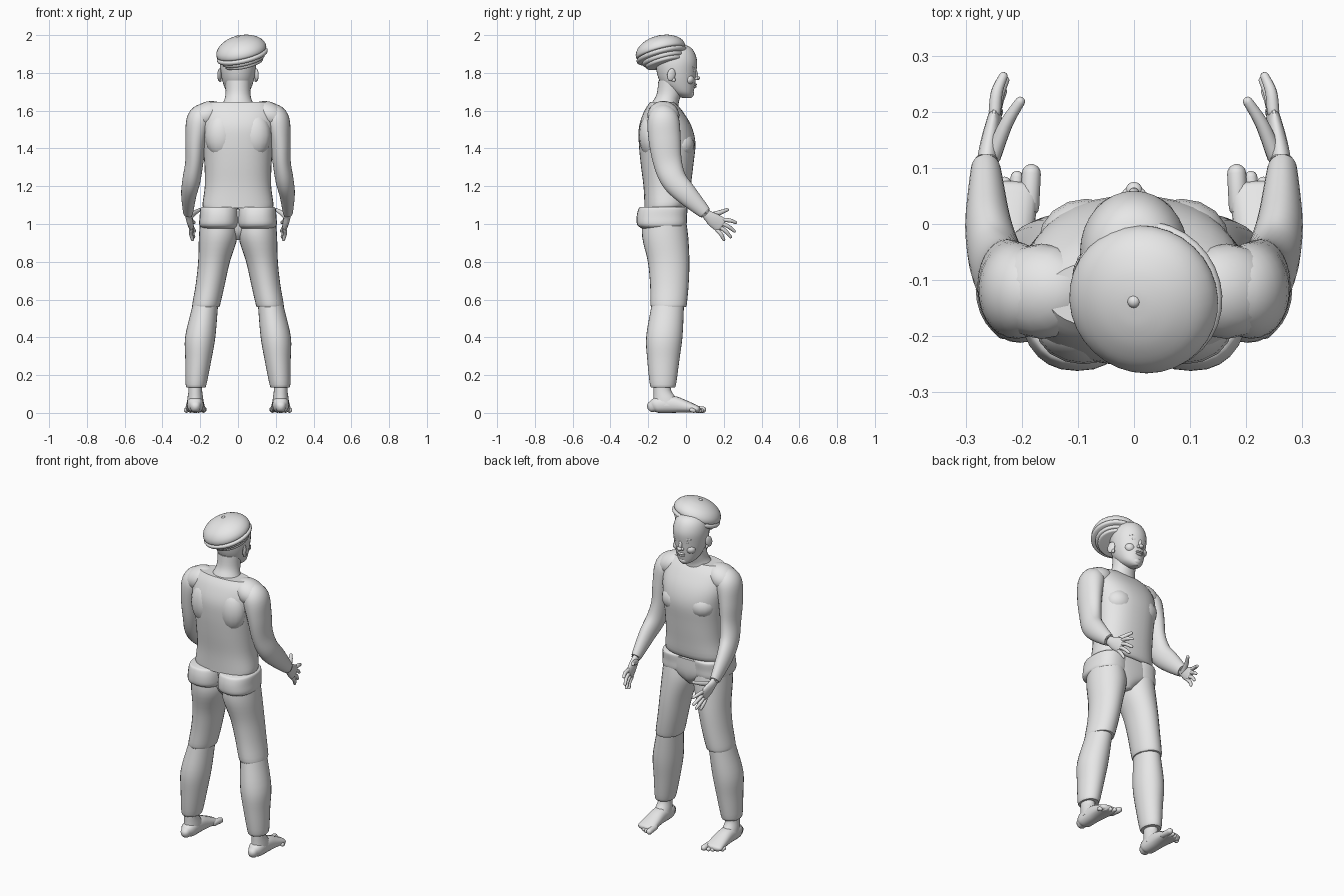
import bpy, bmesh, math
from mathutils import Vector, Matrix, Euler

grey = bpy.data.materials.new("plain grey")
grey.diffuse_color = (0.8, 0.8, 0.8, 1)


def finish(name, bm, mirror=False, angle=45):
    bmesh.ops.recalc_face_normals(bm, faces=bm.faces)
    me = bpy.data.meshes.new(name)
    bm.to_mesh(me)
    bm.free()
    me.polygons.foreach_set("use_smooth", [True] * len(me.polygons))
    me.set_sharp_from_angle(angle=math.radians(angle))
    me.materials.append(grey)
    ob = bpy.data.objects.new(name, me)
    bpy.context.collection.objects.link(ob)
    if mirror:
        ob.modifiers.new("mirror", "MIRROR").use_mirror_merge = False
    return ob


def spline(pts, steps):
    """Smooth interpolation through rows of any length."""
    out = []
    for i in range(len(pts) - 1):
        p = [pts[max(i - 1, 0)], pts[i], pts[i + 1], pts[min(i + 2, len(pts) - 1)]]
        for s in range(steps):
            t = s / steps
            out.append([0.5 * (2 * b + (c - a) * t + (2 * a - 5 * b + 4 * c - d) * t * t
                        + (3 * b - a - 3 * c + d) * t ** 3) for a, b, c, d in zip(*p)])
    return out + [list(pts[-1])]


def loft(name, pts, flat=True, mirror=False, n=28, steps=4, power=1.0, rounded=False):
    """Skin of ellipses: each row is x, y, z, half width, half depth."""
    rows = spline(pts, steps)
    cs = [Vector(r[:3]) for r in rows]
    rings = []
    for i, r in enumerate(rows):
        t = Vector((0, 0, 1))
        if not flat:
            t = (cs[min(i + 1, len(cs) - 1)] - cs[max(i - 1, 0)]).normalized()
        ring = (cs[i], t, r[3], r[4])
        ends = []
        if rounded and i in (0, len(rows) - 1):
            sgn = -1 if i == 0 else 1
            h = min(r[3], r[4]) * sgn
            ends = [(cs[i] + t * h * math.sin(k), t, r[3] * math.cos(k), r[4] * math.cos(k))
                    for k in (0.45, 0.9, 1.35)]
        rings += ends[::-1] + [ring] if i == 0 else [ring] + ends
    bm = bmesh.new()
    loops = []
    for c, t, a, b in rings:
        u = Vector((1, 0, 0))
        u = (u - t * u.dot(t)).normalized()
        v = t.cross(u)
        loop = []
        for k in range(n):
            ang = 2 * math.pi * k / n
            co, si = math.cos(ang), math.sin(ang)
            loop.append(bm.verts.new(c + u * a * math.copysign(abs(co) ** power, co)
                                     + v * b * math.copysign(abs(si) ** power, si)))
        loops.append(loop)
    for p, q in zip(loops, loops[1:]):
        for k in range(n):
            bm.faces.new((p[k], p[(k + 1) % n], q[(k + 1) % n], q[k]))
    bm.faces.new(loops[0])
    bm.faces.new(loops[-1])
    return finish(name, bm, mirror)


def ball(name, loc, size, rot=(0, 0, 0), mirror=False):
    bm = bmesh.new()
    bmesh.ops.create_uvsphere(bm, u_segments=16, v_segments=10, radius=1)
    bm.transform(Matrix.LocRotScale(Vector(loc), Euler(rot), Vector(size)))
    return finish(name, bm, mirror, 180)


# Torso in a close shirt, ending in a slightly flared hem
loft("shirt", [(0, -.12, 1.085, .175, .10), (0, -.105, 1.10, .188, .115), (0, -.10, 1.2, .176, .125),
               (0, -.10, 1.32, .178, .14), (0, -.10, 1.43, .188, .15), (0, -.11, 1.52, .2, .138),
               (0, -.12, 1.6, .19, .10), (0, -.125, 1.645, .155, .065)], power=.85, n=36)
ball("chest", (.085, -.03, 1.42), (.085, .075, .075), mirror=True)
ball("shoulder_blade", (.09, -.185, 1.47), (.085, .065, .12), mirror=True)

# Hips: two rear lobes around a central block
loft("hip_lobe", [(.1, -.125, .975, .085, .105), (.102, -.128, .995, .103, .13),
                  (.1, -.128, 1.04, .103, .133), (.1, -.122, 1.08, .1, .13),
                  (.1, -.12, 1.09, .092, .122)], mirror=True, power=.85)
loft("pelvis", [(0, -.09, .915, .025, .05), (0, -.09, .95, .07, .08), (0, -.09, 1.0, .17, .093),
                (0, -.092, 1.08, .185, .095)], power=.85)

# Trouser legs: thigh shell over the calf
loft("thigh", [(.105, -.115, 1.02, .095, .115), (.105, -.11, .93, .102, .122), (.127, -.092, .8, .084, .11),
               (.147, -.088, .68, .077, .102), (.168, -.092, .575, .074, .096),
               (.17, -.092, .56, .068, .088)], mirror=True)
loft("calf", [(.165, -.092, .62, .064, .082), (.178, -.1, .54, .07, .088), (.2, -.115, .4, .08, .096),
              (.21, -.12, .28, .069, .085), (.222, -.122, .15, .055, .069),
              (.222, -.122, .135, .046, .058)], mirror=True)

# Bare feet
loft("ankle", [(.226, -.125, .18, .036, .046), (.226, -.125, .12, .036, .046),
               (.226, -.11, .075, .042, .062), (.226, -.10, .04, .045, .08)], mirror=True, n=20)
loft("foot", [(.226, -.178, .034, .028, .03), (.226, -.15, .042, .042, .042), (.226, -.07, .045, .045, .045),
              (.226, .0, .033, .05, .032), (.226, .058, .02, .054, .019)],
     flat=False, mirror=True, n=20, rounded=True, power=.85)
for i in range(5):
    x, r = .187 + .0215 * i - (.004 if i == 0 else 0), .017 if i == 0 else .0115
    tip = .09 - .005 * i - .0018 * i * i
    loft(f"toe_{i + 1}", [(x + .003, .03, r + .004, r, r), (x, tip, r, r, r)], flat=False,
         mirror=True, n=12, steps=2, rounded=True)

# Sleeves, bent forward at the elbow
loft("sleeve", [(.165, -.12, 1.605, .045, .055), (.202, -.12, 1.555, .068, .083), (.222, -.113, 1.45, .057, .085),
                (.231, -.098, 1.33, .048, .076), (.246, -.065, 1.235, .048, .068), (.26, .0, 1.16, .041, .058),
                (.264, .09, 1.07, .028, .037), (.264, .1, 1.06, .024, .032)],
     flat=False, mirror=True, steps=5)
ball("shoulder_cap", (.165, -.12, 1.575), (.1, .085, .07), (0, .45, 0), mirror=True)

# Hands, palms facing inward with spread fingers
loft("hand", [(.263, .07, 1.085, .018, .026), (.262, .11, 1.05, .018, .027), (.256, .145, 1.022, .017, .038),
              (.248, .185, .995, .013, .042)], flat=False, mirror=True, n=18, rounded=True)
tips = [(.233, .263, 1.008), (.23, .256, .962), (.234, .236, .932), (.241, .2, .917)]
for i, (x, y, z) in enumerate(tips):
    s = .032 - .0215 * i
    b = (.248, .183 + .54 * s, .995 + .84 * s)
    mid = [(p + q) / 2 + d for p, q, d in zip(b, (x, y, z), (.004, .003, .003))]
    loft(f"finger_{i + 1}", [(*b, .011, .011), (*mid, .0105, .0105), (x, y, z, .008, .008)],
         flat=False, mirror=True, n=12, rounded=True)
loft("thumb", [(.252, .12, 1.04, .015, .018), (.228, .178, 1.06, .012, .013), (.203, .218, 1.075, .009, .009)],
     flat=False, mirror=True, n=12, rounded=True)

# Neck and head
loft("neck", [(0, -.12, 1.6, .11, .08), (0, -.108, 1.645, .078, .07), (0, -.09, 1.69, .066, .065),
              (0, -.08, 1.76, .066, .066)])
loft("head", [(0, .006, 1.667, .018, .022), (0, -.006, 1.678, .038, .042), (0, -.022, 1.7, .06, .063),
              (0, -.042, 1.745, .079, .091), (0, -.05, 1.8, .092, .104), (0, -.05, 1.86, .096, .109),
              (0, -.05, 1.91, .084, .094), (0, -.046, 1.94, .055, .062), (0, -.045, 1.952, .015, .015)], n=32)
ball("nose_bridge", (0, .05, 1.795), (.011, .013, .033), (.25, 0, 0))
ball("nose_tip", (0, .06, 1.772), (.015, .015, .011))
ball("nostril_wing", (.012, .053, 1.77), (.009, .011, .009), mirror=True)
ball("brow", (.035, .038, 1.832), (.028, .012, .008), (0, .1, -.35), mirror=True)
ball("eye", (.034, .037, 1.812), (.016, .012, .008), (0, 0, -.35), mirror=True)
ball("cheek", (.042, .015, 1.765), (.03, .028, .027), mirror=True)
ball("upper_lip", (0, .047, 1.738), (.025, .012, .006))
ball("lower_lip", (0, .044, 1.727), (.021, .012, .007))
ball("chin", (0, .026, 1.69), (.026, .017, .018))
ball("ear", (.098, -.078, 1.79), (.009, .023, .034), (-.2, 0, .35), mirror=True)
ball("ear_lobe", (.094, -.066, 1.763), (.008, .011, .012), mirror=True)

# Tilted soft cap made of stacked turned rings
tilt = Matrix.LocRotScale(Vector((.021, -.13, 1.9)), Euler((.25, -.22, 0)), None)
for name, profile in (
        ("cap_crown", [(.002, .12), (.01, .134), (.035, .131), (.062, .11), (.083, .073), (.093, .035), (.095, .004)]),
        ("cap_rim", [(-.022, .115), (-.019, .132), (-.008, .138), (.001, .134), (.004, .12)]),
        ("cap_band", [(-.042, .1), (-.04, .112), (-.028, .116), (-.018, .11)]),
        ("cap_lining", [(-.06, .09), (-.058, .1), (-.048, .104), (-.036, .1)])):
    shift = .12 if name in ("cap_band", "cap_lining") else 0
    ob = loft(name, [(0, -shift * z, z, r, r) for z, r in profile], n=32)
    ob.data.transform(tilt)
ball("cap_button", (0, -.138, 1.988), (.012, .012, .012))
